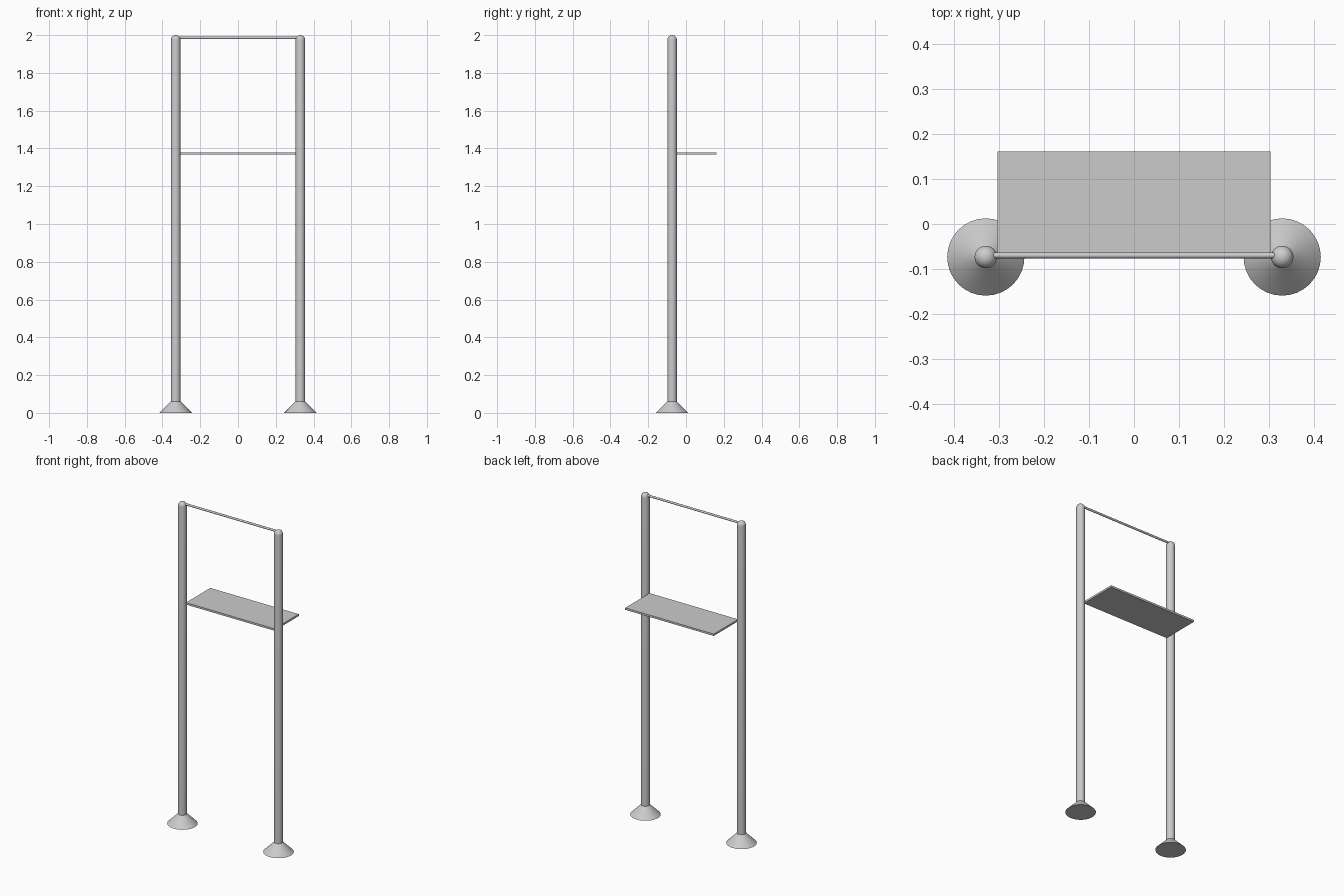
import bpy, bmesh, math
from mathutils import Matrix

if "Cube" in bpy.data.objects:
    bpy.data.objects.remove(bpy.data.objects["Cube"])

POST_X, POST_Y = 0.33, -0.0735


def make_object(name, bm, smooth=False):
    bmesh.ops.recalc_face_normals(bm, faces=bm.faces)
    mesh = bpy.data.meshes.new(name)
    bm.to_mesh(mesh)
    bm.free()
    obj = bpy.data.objects.new(name, mesh)
    bpy.context.collection.objects.link(obj)
    if smooth:
        bpy.context.view_layer.objects.active = obj
        obj.select_set(True)
        bpy.ops.object.shade_smooth_by_angle(angle=math.radians(35))
        obj.select_set(False)
    return obj


def lathe(name, profile, x, y, sides=32):
    """Spin an (r, z) profile that starts and ends on the axis."""
    bm = bmesh.new()
    verts = [bm.verts.new((r, 0, z)) for r, z in profile]
    edges = [bm.edges.new(pair) for pair in zip(verts, verts[1:])]
    bmesh.ops.spin(bm, geom=verts + edges, cent=(0, 0, 0), axis=(0, 0, 1),
                   angle=math.tau, steps=sides, use_duplicate=False)
    bmesh.ops.remove_doubles(bm, verts=bm.verts, dist=1e-5)
    bmesh.ops.translate(bm, verts=bm.verts, vec=(x, y, 0))
    return make_object(name, bm, smooth=True)


# Posts with domed tops, standing on conical feet
R = 0.025
dome = [(R * math.cos(a), 2 - R + R * math.sin(a))
        for a in (i * math.pi / 16 for i in range(8))]
for side, sx in (("left", -1), ("right", 1)):
    lathe(f"{side}_post", [(0, 0.03), (R, 0.03)] + dome + [(0, 2)],
          sx * POST_X, POST_Y)
    lathe(f"{side}_foot", [(0, 0), (0.086, 0), (R, 0.061), (0, 0.061)],
          sx * POST_X, POST_Y)

# Thin round rail joining the post tops
bm = bmesh.new()
bmesh.ops.create_cone(bm, cap_ends=True, segments=16, radius1=0.0065,
                      radius2=0.0065, depth=2 * POST_X - 0.02,
                      matrix=Matrix.Translation((0, -0.07, 1.986))
                      @ Matrix.Rotation(math.pi / 2, 4, 'Y'))
make_object("top_rail", bm, smooth=True)

# Flat shelf reaching back from between the posts
bm = bmesh.new()
bmesh.ops.create_cube(bm, size=1, matrix=Matrix.Translation((0, 0.0425, 1.373))
                      @ Matrix.Diagonal((0.608, 0.239, 0.012, 1)))
make_object("shelf", bm)
